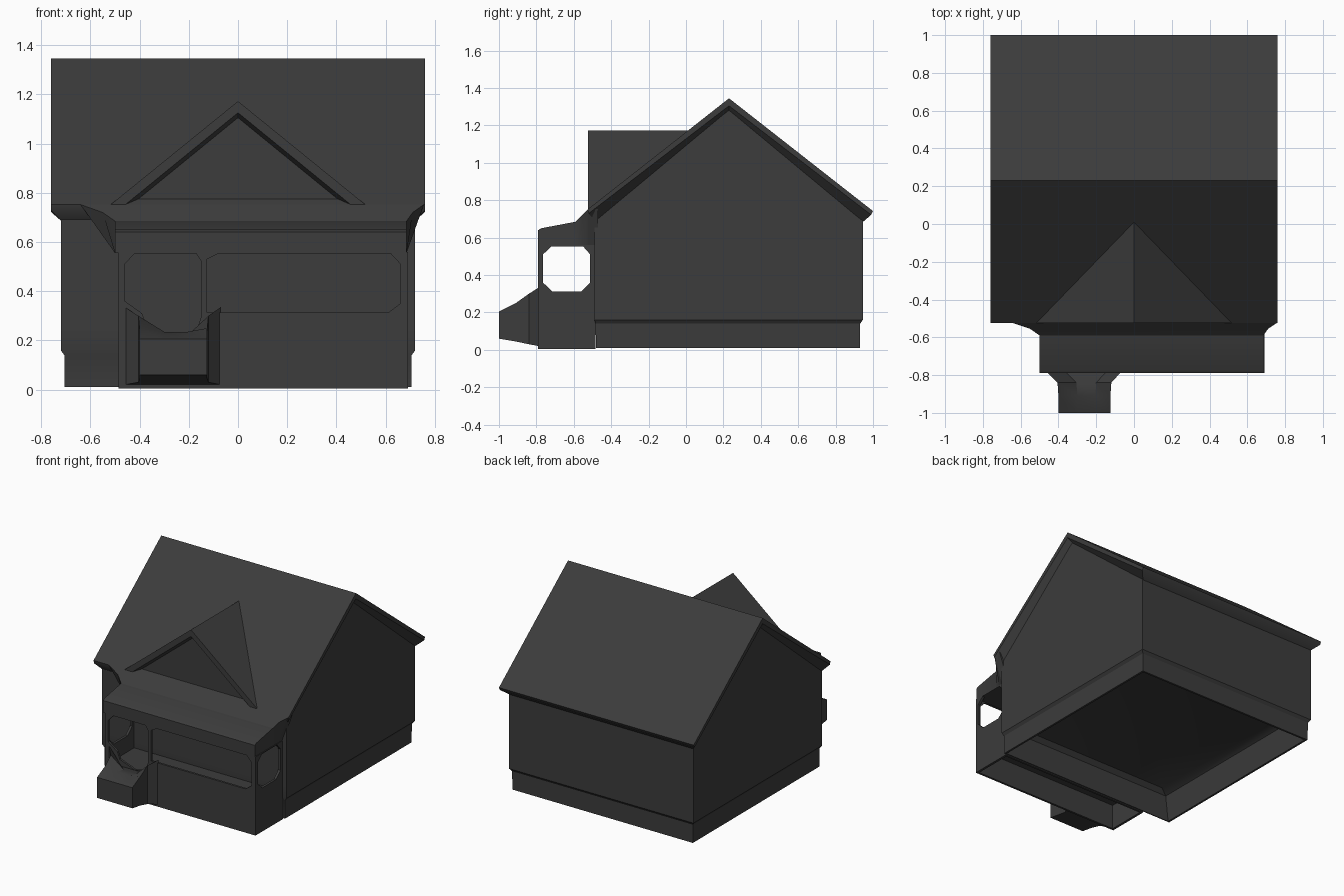
import bpy, bmesh, math

cube = bpy.data.objects.get("Cube")
if cube:
    bpy.data.objects.remove(cube, do_unlink=True)

grey = bpy.data.materials.new("charcoal grey")
grey.use_nodes = True
colour = (0.045, 0.045, 0.045, 1)
grey.diffuse_color = colour
bsdf = next(n for n in grey.node_tree.nodes if n.type == 'BSDF_PRINCIPLED')
bsdf.inputs["Base Color"].default_value = colour


def loft(name, rings, caps):
    """Join equal rings of points in order and close both ends."""
    bm = bmesh.new()
    loops = [[bm.verts.new(p) for p in ring] for ring in rings]
    n = len(rings[0])
    for a, b in zip(loops, loops[1:]):
        for i in range(n):
            j = (i + 1) % n
            bm.faces.new((a[i], a[j], b[j], b[i]))
    for end in (loops[0], loops[-1]):
        for cap in caps:
            bm.faces.new([end[i] for i in cap])
    bmesh.ops.recalc_face_normals(bm, faces=bm.faces)
    mesh = bpy.data.meshes.new(name)
    bm.to_mesh(mesh)
    bm.free()
    mesh.materials.append(grey)
    obj = bpy.data.objects.new(name, mesh)
    bpy.context.collection.objects.link(obj)
    return obj


def prism(name, axis, profile, start, end):
    """Extrude a profile along x (points y, z) or along y (points x, z)."""
    def place(p, d):
        return (d, p[0], p[1]) if axis == 'x' else (p[0], d, p[1])
    rings = [[place(p, d) for p in profile] for d in (start, end)]
    return loft(name, rings, [range(len(profile))])


def rect(x0, x1, y0, y1, z):
    return [(x0, y0, z), (x1, y0, z), (x1, y1, z), (x0, y1, z)]


def footprint(inset, z):
    """Outline of the house, moved inwards."""
    return rect(-0.72 + inset, 0.72 - inset, -0.49 + inset * 0.5, 0.945 - inset, z)


def cut(target, cutter):
    mod = target.modifiers.new("opening", 'BOOLEAN')
    mod.operation = 'DIFFERENCE'
    mod.solver = 'EXACT'
    mod.object = cutter
    bpy.ops.object.select_all(action='DESELECT')
    bpy.context.view_layer.objects.active = target
    target.select_set(True)
    bpy.ops.object.modifier_apply(modifier=mod.name)
    bpy.data.objects.remove(cutter, do_unlink=True)


QUAD = [range(4)]

# House walls with gable ends
prism("house_walls", 'x',
      [(-0.49, 0.25), (0.945, 0.25), (0.945, 0.74), (0.23, 1.3), (-0.49, 0.74)],
      -0.72, 0.72)

# Foundation and lower walls, hollowed from below with a rounded ceiling
loft("foundation", [
    footprint(0.12, 0.21),
    footprint(0.065, 0.18),
    footprint(0.03, 0.01),
    footprint(0.016, 0.01),
    footprint(0.014, 0.14),
    footprint(0, 0.16),
    footprint(0, 0.25)], QUAD)


# Main roof with a thin edge and sloping soffits
def roof_ring(x, front, apex, back):
    side = [front, (0.23, apex), back]
    return [(x, *p) for p in side] + [(-x, *p) for p in reversed(side)]


loft("main_roof", [
    roof_ring(0.76, (-0.525, 0.752), 1.345, (1.0, 0.742)),
    roof_ring(0.76, (-0.52, 0.73), 1.305, (0.99, 0.722)),
    roof_ring(0.718, (-0.485, 0.685), 1.28, (0.947, 0.685))],
    [(0, 1, 4, 5), (1, 2, 3, 4)])


# Front gable with a recessed face inside its trim
def gable_ring(half_width, y, apex):
    return [(-half_width, y, 0.75), (half_width, y, 0.75), (0, y, apex)]


loft("front_gable", [
    [(-0.52, -0.51, 0.75), (0.52, -0.51, 0.75), (0, 0.01, 1.172)],
    gable_ring(0.52, -0.525, 1.172),
    gable_ring(0.46, -0.525, 1.125),
    gable_ring(0.435, -0.495, 1.105)], [range(3)])


# Porch roof, flaring where it meets the eaves
def porch_ring(y, top, flare):
    return [(-0.5, y, 0.555), (0.685, y, 0.555),
            (0.685 + flare * 0.5, y, top), (-0.5 - flare, y, top)]


loft("porch_roof", [
    porch_ring(-0.79, 0.64, 0),
    porch_ring(-0.775, 0.65, 0),
    porch_ring(-0.59, 0.685, 0),
    porch_ring(-0.555, 0.72, 0.05),
    porch_ring(-0.525, 0.752, 0.14),
    porch_ring(-0.47, 0.752, 0.14)], QUAD)

# Porch base, rails and posts, cut from one block and hollow below the floor
porch = loft("porch_enclosure", [rect(-0.485, 0.69, -0.79, -0.485, 0.005),
                                 rect(-0.485, 0.69, -0.79, -0.485, 0.56)], QUAD)
for bottom, top, back in ((0.2, 0.7, -0.4), (-0.2, 0.18, -0.5)):
    cut(porch, loft("porch_space", [rect(-0.468, 0.673, -0.775, back, bottom),
                                    rect(-0.468, 0.673, -0.775, back, top)], QUAD))
cut(porch, prism("side_opening", 'x', [
    (-0.715, 0.313), (-0.56, 0.313), (-0.512, 0.36), (-0.512, 0.51),
    (-0.55, 0.553), (-0.72, 0.553), (-0.765, 0.51), (-0.765, 0.36)], -0.9, 0.9))
cut(porch, prism("front_opening", 'y', [
    (-0.125, 0.313), (0.61, 0.313), (0.66, 0.35), (0.66, 0.51),
    (0.62, 0.553), (-0.08, 0.553), (-0.125, 0.53)], -0.9, -0.7))
cut(porch, prism("entrance_opening", 'y', [
    (-0.25, 0.215), (-0.17, 0.235), (-0.148, 0.3), (-0.148, 0.52),
    (-0.17, 0.553), (-0.42, 0.553), (-0.46, 0.51), (-0.46, 0.36),
    (-0.39, 0.31), (-0.37, 0.26)], -0.9, -0.7))


# Front steps: a ramp dished between raised sides, wider at the porch
def step_ring(y, x0, x1, bottom, side, middle):
    return [(x0, y, bottom), (x1, y, bottom), (x1, y, side),
            (x1 - 0.08, y, middle), (x0 + 0.1, y, middle), (x0, y, side)]


loft("front_steps", [
    step_ring(-1.0, -0.4, -0.125, 0.06, 0.205, 0.205),
    step_ring(-0.91, -0.4, -0.125, 0.045, 0.25, 0.235),
    step_ring(-0.84, -0.405, -0.12, 0.03, 0.3, 0.225),
    step_ring(-0.785, -0.46, -0.07, 0.02, 0.335, 0.213)], [range(6)])

# Soft shading with crisp edges
bpy.ops.object.select_all(action='DESELECT')
for obj in bpy.context.scene.objects:
    if obj.type == 'MESH' and grey.name in obj.data.materials:
        obj.select_set(True)
        bpy.context.view_layer.objects.active = obj
bpy.ops.object.shade_smooth_by_angle(angle=math.radians(30))
